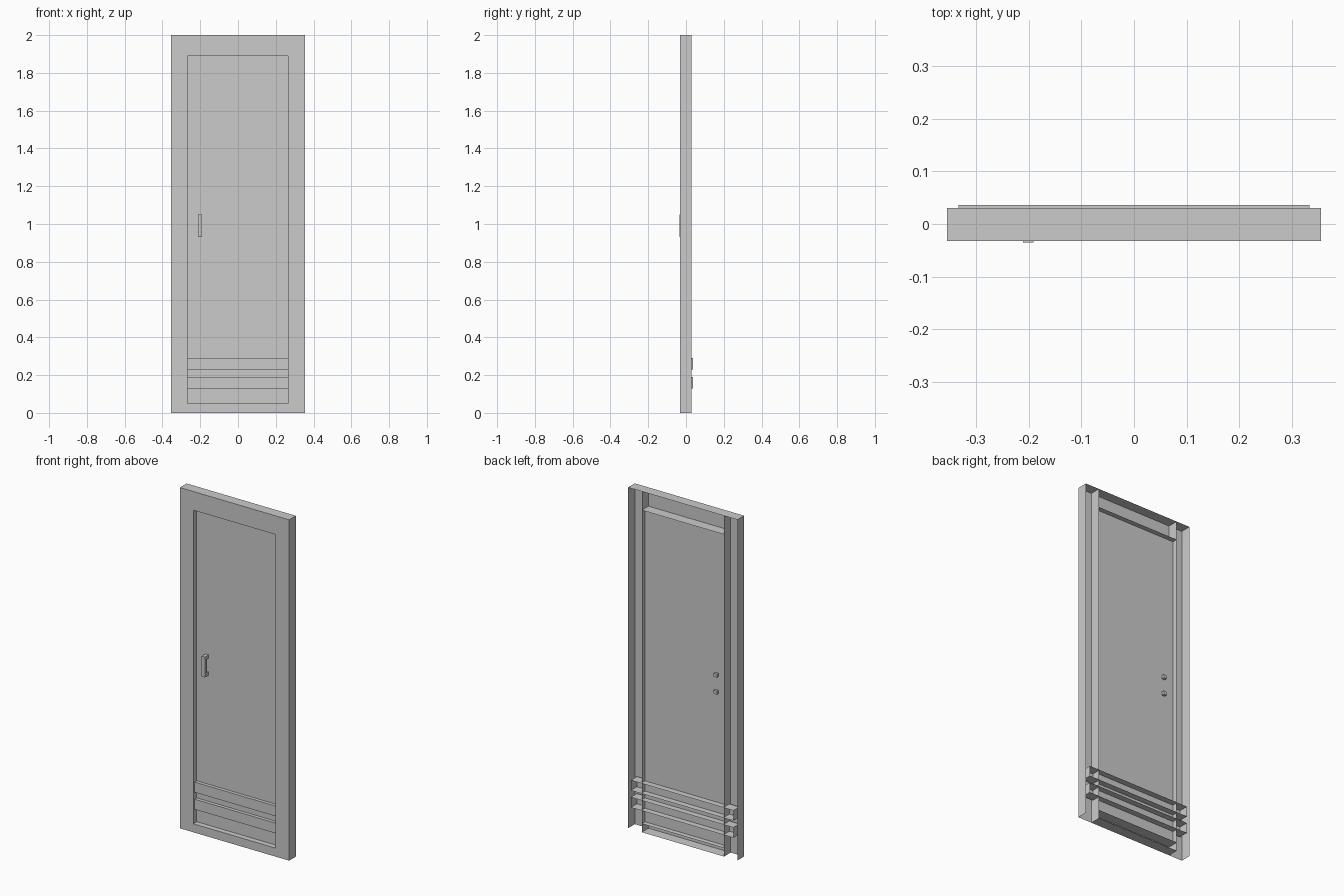
import bpy, bmesh

if "Cube" in bpy.data.objects:
    bpy.data.objects.remove(bpy.data.objects["Cube"])

FRONT, BACK = -0.032, 0.030      # frame depth
W, H = 0.355, 2.0                # outer half width, height
L, R = -0.268, 0.266             # opening sides
SILL, HEAD = 0.05, 1.89          # opening bottom and top
PANEL_Y = 0.0


def finish(name, bm):
    bmesh.ops.remove_doubles(bm, verts=bm.verts, dist=1e-5)
    me = bpy.data.meshes.new(name)
    bm.to_mesh(me)
    bm.free()
    ob = bpy.data.objects.new(name, me)
    bpy.context.collection.objects.link(ob)
    return ob


def sheet(bm, lo, hi, flip=False):
    """Rectangle between two corners that share one coordinate."""
    k = next(i for i in range(3) if abs(lo[i] - hi[i]) < 1e-9)
    a, b = [i for i in range(3) if i != k]
    pts = []
    for s, t in ((0, 0), (1, 0), (1, 1), (0, 1)):
        p = list(lo)
        p[a] = (lo, hi)[s][a]
        p[b] = (lo, hi)[t][b]
        pts.append(bm.verts.new(p))
    bm.faces.new(pts[::-1] if flip else pts)


# Door frame: thin shell, open at the back
bm = bmesh.new()
for x0, x1, z0, z1 in ((-W, L, 0, H), (R, W, 0, H), (L, R, 0, SILL), (L, R, HEAD, H)):
    sheet(bm, (x0, FRONT, z0), (x1, FRONT, z1))
for x, flip in ((-W, True), (L, False), (R, True), (W, False)):
    sheet(bm, (x, FRONT, 0), (x, BACK, H), flip)
for x0, x1 in ((-W, L), (L, R), (R, W)):
    sheet(bm, (x0, FRONT, H), (x1, BACK, H))
for z, flip in ((0, True), (SILL, False), (HEAD, True)):
    sheet(bm, (L, FRONT, z), (R, BACK, z), flip)
finish("door_frame", bm)

# Flat door panel set back in the opening
bm = bmesh.new()
sheet(bm, (L, PANEL_Y, SILL), (R, PANEL_Y, HEAD))
finish("door_panel", bm)

# Two vent slats: shallow trays, open at the back
for i, (z0, z1) in enumerate(((0.13, 0.19), (0.23, 0.29))):
    bm = bmesh.new()
    x, y0, y1 = 0.333, -0.02, 0.036
    sheet(bm, (-x, y0, z0), (x, y0, z1))
    sheet(bm, (-x, y0, z0), (x, y1, z0), True)
    sheet(bm, (-x, y0, z1), (x, y1, z1))
    sheet(bm, (-x, y0, z0), (-x, y1, z1), True)
    sheet(bm, (x, y0, z0), (x, y1, z1))
    finish(f"vent_slat_{i + 1}", bm)

# Handle: U profile extruded sideways, its posts run through the panel
bm = bmesh.new()
profile = [(-0.035, 0.93), (0.016, 0.93), (0.016, 0.95), (-0.02, 0.95),
           (-0.02, 1.03), (0.016, 1.03), (0.016, 1.05), (-0.035, 1.05)]
face = bm.faces.new([bm.verts.new((-0.211, y, z)) for y, z in profile])
ext = bmesh.ops.extrude_face_region(bm, geom=[face], use_keep_orig=True)
moved = [v for v in ext["geom"] if isinstance(v, bmesh.types.BMVert)]
bmesh.ops.translate(bm, verts=moved, vec=(0.02, 0, 0))
bmesh.ops.recalc_face_normals(bm, faces=bm.faces)
finish("door_handle", bm)
